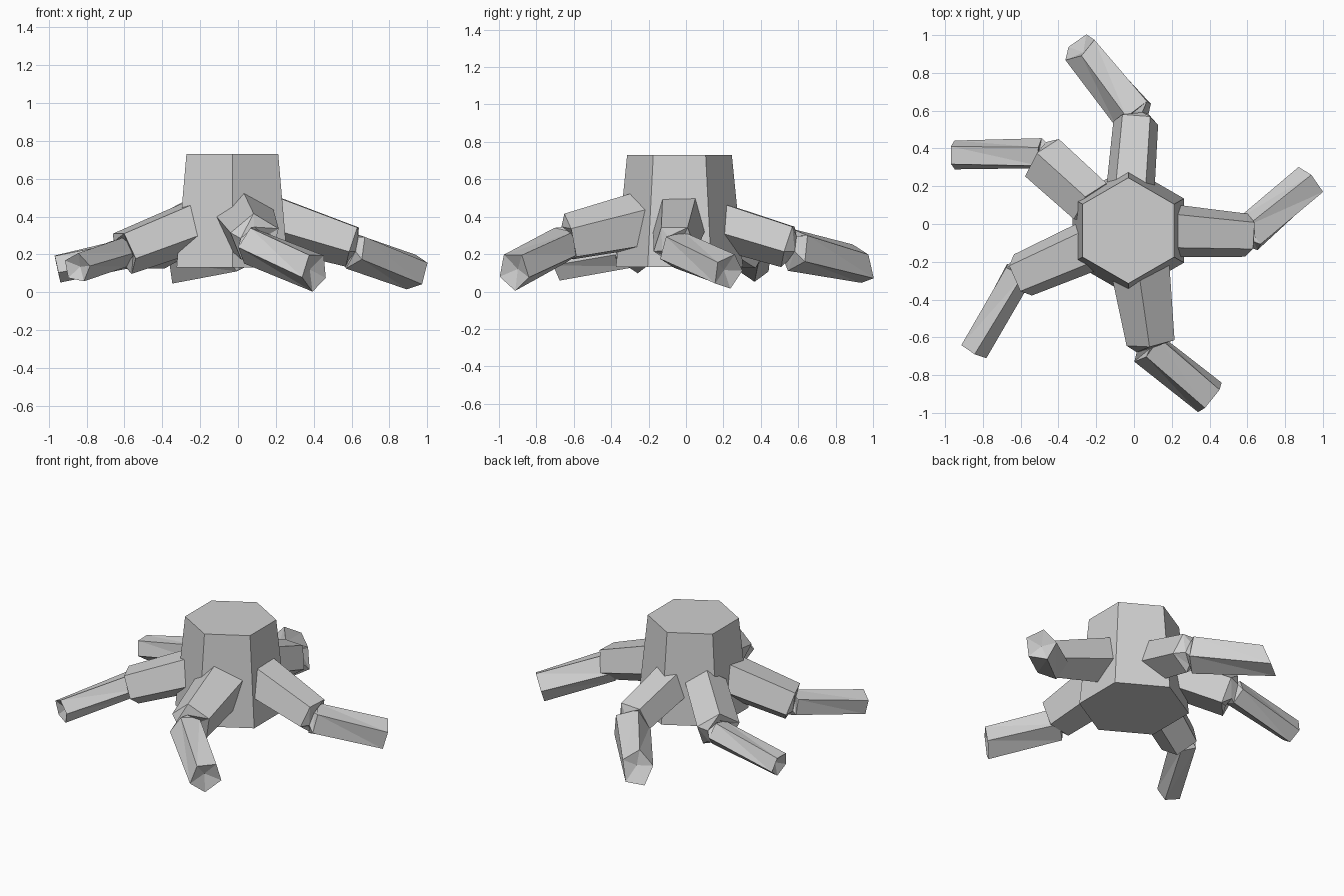
import bpy, bmesh, math
from mathutils import Vector

cube = bpy.data.objects.get("Cube")
if cube:
    bpy.data.objects.remove(cube)

grey = bpy.data.materials.new("light_grey")
grey.use_nodes = True
grey.diffuse_color = (0.63, 0.63, 0.63, 1)
grey.node_tree.nodes["Principled BSDF"].inputs["Base Color"].default_value = (0.63, 0.63, 0.63, 1)


def finish(bm, name):
    bmesh.ops.recalc_face_normals(bm, faces=bm.faces)
    mesh = bpy.data.meshes.new(name)
    bm.to_mesh(mesh)
    bm.free()
    mesh.materials.append(grey)
    obj = bpy.data.objects.new(name, mesh)
    bpy.context.collection.objects.link(obj)
    return obj


def ring(bm, centre, axis, radius, roll, sides=5, slant=0.0):
    """Polygon ring square to the axis; slant pushes its underside forward."""
    axis = axis.normalized()
    side = axis.cross(Vector((0, 0, 1))).normalized()
    up = side.cross(axis)
    verts = []
    for i in range(sides):
        a = math.radians(roll) + math.tau * i / sides
        offset = (up * math.cos(a) + side * math.sin(a)) * radius
        verts.append(bm.verts.new(centre + offset - axis * slant * math.cos(a)))
    return verts


def bridge(bm, a, b):
    n = len(a)
    for i in range(n):
        j = (i + 1) % n
        bm.faces.new((a[i], a[j], b[j]))
        bm.faces.new((a[i], b[j], b[i]))


def fan(bm, loop, point):
    tip = bm.verts.new(point)
    for i, v in enumerate(loop):
        bm.faces.new((v, loop[(i + 1) % len(loop)], tip))


# Tapered six-sided trunk
bm = bmesh.new()
bmesh.ops.create_cone(bm, cap_ends=True, segments=6, radius1=0.34, radius2=0.28, depth=0.6)
bmesh.ops.translate(bm, verts=bm.verts, vec=(-0.03, -0.035, 0.43))
finish(bm, "trunk")


def root(name, start, knee, shin, foot, radii, roll, twist, slant=0.0):
    """Five-sided root: thick upper limb, pinched knee, lower limb with notched end."""
    start, knee, shin, foot = map(Vector, (start, knee, shin, foot))
    upper, lower = knee - start, foot - shin
    r0, r1, r2, r3 = radii
    bm = bmesh.new()
    loops = [
        ring(bm, start, upper, r0, roll),
        ring(bm, knee, upper, r1, roll),
        ring(bm, (knee + shin) / 2, upper + lower, r1 * 0.6, roll),
        ring(bm, shin, lower, r2, roll + twist),
        ring(bm, foot, lower, r3, roll + twist + 10, slant=slant),
    ]
    for a, b in zip(loops, loops[1:]):
        bridge(bm, a, b)
    fan(bm, loops[0], start)
    fan(bm, loops[-1], foot - lower.normalized() * 0.035)
    finish(bm, name)


# Five roots around the trunk
root("left_root", (0.18, -0.035, 0.385), (0.605, -0.06, 0.25), (0.605, -0.06, 0.225),
     (0.935, 0.225, 0.105), (0.15, 0.12, 0.105, 0.1), 36, 12)
root("front_root", (0.035, -0.22, 0.375), (0.09, -0.62, 0.285), (0.07, -0.65, 0.25),
     (0.405, -0.92, 0.11), (0.165, 0.135, 0.105, 0.105), 5, 20, 0.02)
root("back_root", (-0.02, 0.17, 0.365), (0.01, 0.545, 0.25), (0.005, 0.58, 0.225),
     (-0.29, 0.935, 0.145), (0.135, 0.125, 0.12, 0.1), 36, 15, 0.06)
root("back_right_root", (-0.22, 0.11, 0.37), (-0.475, 0.34, 0.23), (-0.49, 0.37, 0.23),
     (-0.955, 0.365, 0.13), (0.135, 0.14, 0.085, 0.08), 0, 25)
root("front_right_root", (-0.20, -0.10, 0.37), (-0.60, -0.275, 0.215), (-0.615, -0.255, 0.215),
     (-0.85, -0.67, 0.13), (0.145, 0.125, 0.085, 0.08), 36, 15)
